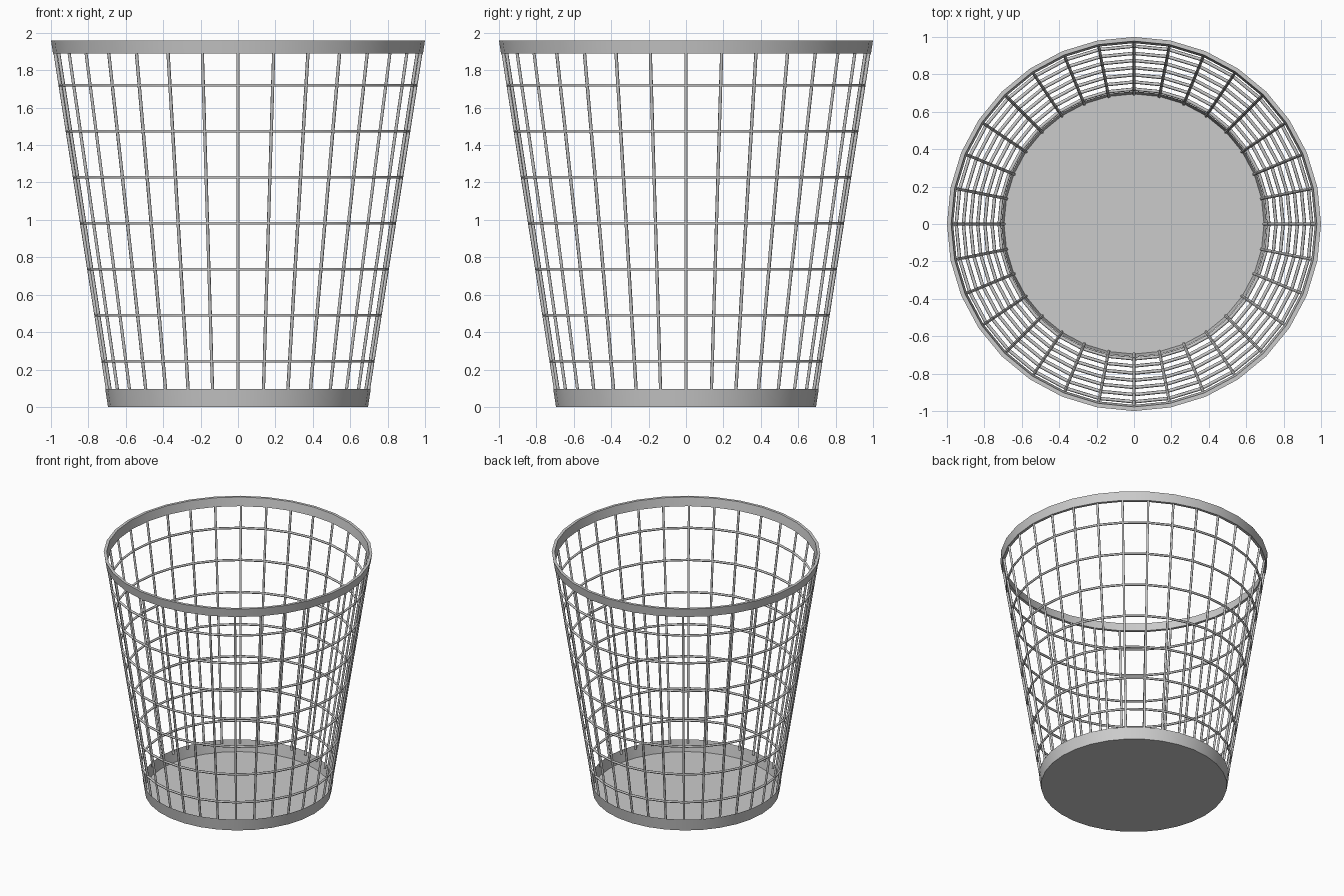
import bpy, bmesh, math
from mathutils import Vector

if "Cube" in bpy.data.objects:
    bpy.data.objects.remove(bpy.data.objects["Cube"])

SIDES = 32
HEIGHT = 1.96
WIRE = 0.009


def cone_radius(z):
    """Outer radius of the tapered basket at height z."""
    return 0.695 + (1.0 - 0.695) * z / HEIGHT


def wire_radius(z):
    """Centre line of the wires, just inside the outer surface."""
    return cone_radius(z) - 0.012


def finish(name, bm, angle=40):
    bmesh.ops.recalc_face_normals(bm, faces=bm.faces[:])
    mesh = bpy.data.meshes.new(name)
    bm.to_mesh(mesh)
    bm.free()
    obj = bpy.data.objects.new(name, mesh)
    bpy.context.collection.objects.link(obj)
    bpy.ops.object.select_all(action='DESELECT')
    obj.select_set(True)
    bpy.context.view_layer.objects.active = obj
    bpy.ops.object.shade_smooth_by_angle(angle=math.radians(angle))
    return obj


def lathe(name, profile, closed, cap=False, angle=40):
    """Revolve an (r, z) profile around the z axis."""
    bm = bmesh.new()
    rings = []
    for r, z in profile:
        rings.append([bm.verts.new((r * math.cos(math.tau * i / SIDES),
                                    r * math.sin(math.tau * i / SIDES), z))
                      for i in range(SIDES)])
    pairs = list(zip(rings, rings[1:]))
    if closed:
        pairs.append((rings[-1], rings[0]))
    for a, b in pairs:
        for i in range(SIDES):
            j = (i + 1) % SIDES
            bm.faces.new((a[i], a[j], b[j], b[i]))
    if cap:
        bm.faces.new(rings[0])
    return finish(name, bm, angle)


# top rim band
z0 = 1.89
lathe("top_rim", [(cone_radius(z0), z0), (1.0, HEIGHT),
                  (0.978, HEIGHT), (cone_radius(z0) - 0.022, z0)], True)

# shallow base tray: sloped wall with a flat floor
lathe("base_tray", [(0.695, 0), (cone_radius(0.095), 0.095)], False, cap=True)

# horizontal wire rings
for n in range(1, 8):
    z = 0.246 * n - 0.002
    section = [(wire_radius(z) + WIRE * math.cos(math.tau * k / 6),
                z + WIRE * math.sin(math.tau * k / 6)) for k in range(6)]
    lathe(f"wire_ring_{n}", section, True, angle=70)

# upright wires
bm = bmesh.new()
low, high = 0.07, 1.91
for i in range(SIDES):
    a = math.tau * i / SIDES
    out = Vector((math.cos(a), math.sin(a), 0))
    p = out * wire_radius(low) + Vector((0, 0, low))
    q = out * wire_radius(high) + Vector((0, 0, high))
    rot = (q - p).to_track_quat('Z', 'Y').to_matrix().to_4x4()
    rot.translation = (p + q) / 2
    bmesh.ops.create_cone(bm, cap_ends=True, segments=6, radius1=WIRE,
                          radius2=WIRE, depth=(q - p).length, matrix=rot)
finish("upright_wires", bm, 70)
